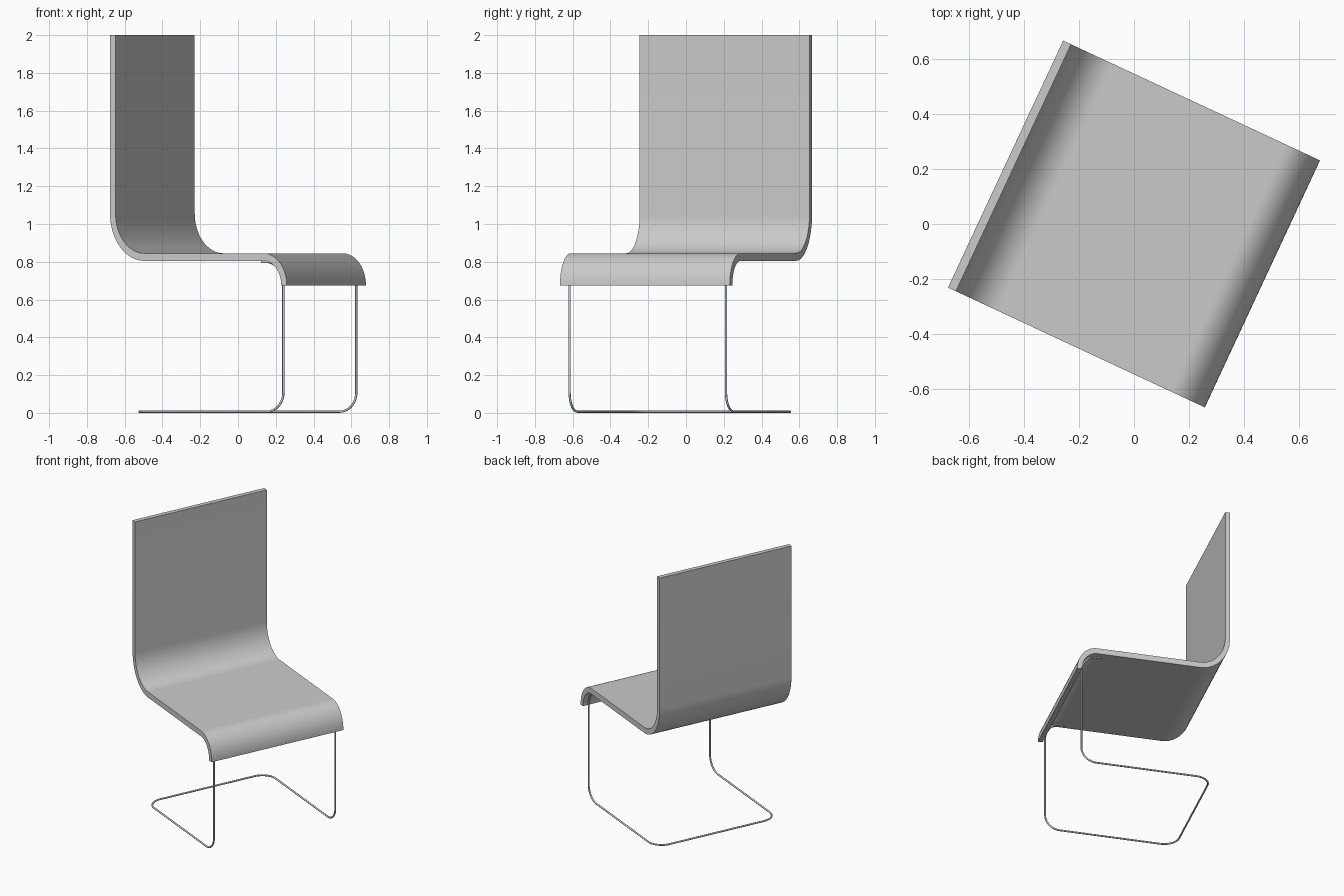
import bpy, bmesh, math

if "Cube" in bpy.data.objects:
    bpy.data.objects.remove(bpy.data.objects["Cube"])

TURN = math.radians(-25)      # the whole chair is turned about z
HALF_W = 0.496
WIRE_R = 0.006


def arc(cu, cz, ru, rz, a0, a1, n=16):
    """Points of an elliptical arc in a 2D plane, angles in degrees."""
    pts = []
    for i in range(n + 1):
        a = math.radians(a0 + (a1 - a0) * i / n)
        pts.append((cu + ru * math.cos(a), cz + rz * math.sin(a)))
    return pts


# Seat shell: paired upper/lower profile lines swept across the width
upper = [(-0.484, 2.0)] + arc(-0.316, 1.055, 0.168, 0.21, 180, 270) \
    + arc(0.38, 0.675, 0.136, 0.17, 90, 0)
lower = [(-0.516, 2.0)] + arc(-0.316, 1.055, 0.2, 0.25, 180, 270) \
    + arc(0.38, 0.675, 0.104, 0.13, 90, 0)

bm = bmesh.new()
rows = []
for (u1, z1), (u2, z2) in zip(upper, lower):
    rows.append([bm.verts.new(p) for p in (
        (u1, -HALF_W, z1), (u1, HALF_W, z1),
        (u2, HALF_W, z2), (u2, -HALF_W, z2))])
for a, b in zip(rows, rows[1:]):
    for k in range(4):
        j = (k + 1) % 4
        bm.faces.new((a[k], a[j], b[j], b[k]))
bm.faces.new(rows[0])
bm.faces.new(rows[-1])
bmesh.ops.recalc_face_normals(bm, faces=bm.faces)
mesh = bpy.data.meshes.new("seat_shell")
bm.to_mesh(mesh)
bm.free()
seat = bpy.data.objects.new("seat_shell", mesh)
bpy.context.collection.objects.link(seat)
seat.rotation_euler.z = TURN
bpy.context.view_layer.objects.active = seat
seat.select_set(True)
bpy.ops.object.shade_smooth_by_angle(angle=math.radians(30))

# Wire base: one half path, mirrored to the other side
V, BACK, R = 0.457, -0.40, 0.1
side = [(0.35, 0.799)] + arc(0.38, 0.675, 0.098, 0.124, 90, 0, 10) \
    + arc(0.478 - R, WIRE_R + R, R, R, 0, -90, 10)
half = [(u, -V, z) for u, z in side]
half += [(u, v, WIRE_R) for u, v in arc(BACK + R, -V + R, R, R, 270, 180, 10)]
path = half + [(u, -v, z) for u, v, z in reversed(half)]

curve = bpy.data.curves.new("wire_base", 'CURVE')
curve.dimensions = '3D'
curve.bevel_depth = WIRE_R
curve.bevel_resolution = 3
curve.use_fill_caps = True
spline = curve.splines.new('POLY')
spline.points.add(len(path) - 1)
for point, co in zip(spline.points, path):
    point.co = (*co, 1)
spline.use_smooth = True
base = bpy.data.objects.new("wire_base", curve)
bpy.context.collection.objects.link(base)
base.rotation_euler.z = TURN
